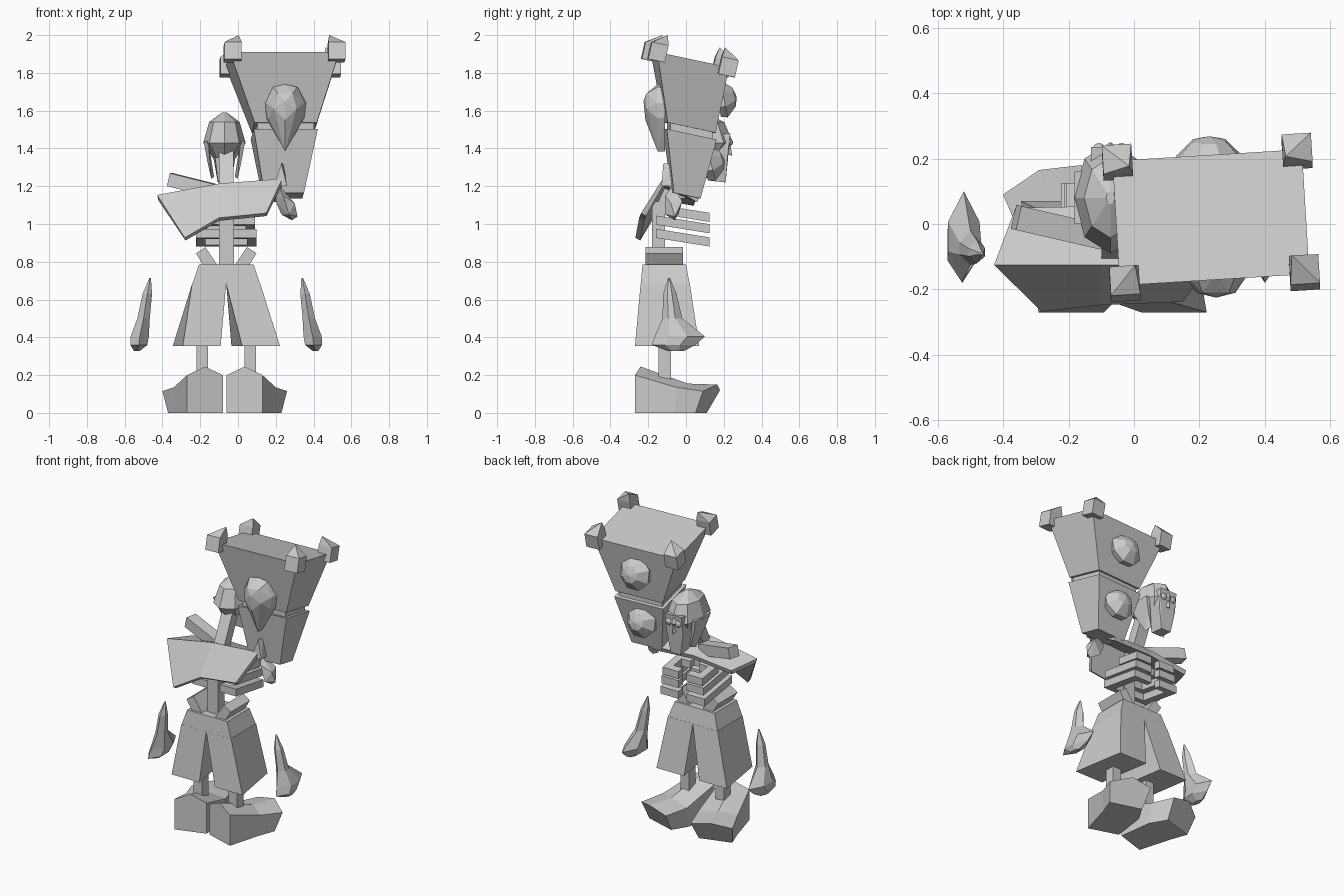
import bpy, bmesh, math
from mathutils import Vector, Euler

cube = bpy.data.objects.get("Cube")
if cube:
    bpy.data.objects.remove(cube, do_unlink=True)

stone = bpy.data.materials.new("stone_grey")
stone.use_nodes = True
GREY = (0.6, 0.6, 0.6, 1)
stone.diffuse_color = GREY
stone.node_tree.nodes["Principled BSDF"].inputs["Base Color"].default_value = GREY

MID = -.0625  # symmetry plane of the body


def finish(name, bm):
    bmesh.ops.recalc_face_normals(bm, faces=bm.faces)
    mesh = bpy.data.meshes.new(name)
    bm.to_mesh(mesh)
    bm.free()
    mesh.materials.append(stone)
    obj = bpy.data.objects.new(name, mesh)
    bpy.context.collection.objects.link(obj)
    return obj


def hull(name, points):
    bm = bmesh.new()
    for p in points:
        bm.verts.new(p)
    bmesh.ops.convex_hull(bm, input=bm.verts)
    loose = [v for v in bm.verts if not v.link_faces]
    bmesh.ops.delete(bm, geom=loose, context='VERTS')
    bmesh.ops.dissolve_limit(bm, angle_limit=.02, verts=bm.verts, edges=bm.edges)
    return finish(name, bm)


def loft(name, rings, closed=True):
    bm = bmesh.new()
    loops = [[bm.verts.new(p) for p in ring] for ring in rings]
    count = len(loops[0])
    for a, b in zip(loops, loops[1:]):
        for i in range(count if closed else count - 1):
            j = (i + 1) % count
            bm.faces.new((a[i], a[j], b[j], b[i]))
    if closed:
        bm.faces.new(loops[0])
        bm.faces.new(loops[-1])
    return finish(name, bm)


def both_sides(name, rings, plane=MID):
    loft("left_" + name, rings)
    loft("right_" + name, [[(2 * plane - x, y, z) for x, y, z in r] for r in rings])


def quad(centre, w, d, rot=None):
    rot = rot or Euler()
    out = []
    for sx, sy in ((-1, -1), (1, -1), (1, 1), (-1, 1)):
        p = Vector((sx * w / 2, sy * d / 2, 0))
        p.rotate(rot)
        out.append(Vector(centre) + p)
    return out


def box(name, low, high):
    return hull(name, [(x, y, z) for x in (low[0], high[0])
                       for y in (low[1], high[1]) for z in (low[2], high[2])])


def bar(name, start, end, w, d):
    a, b = Vector(start), Vector(end)
    rot = (b - a).to_track_quat('Z', 'Y').to_euler()
    return loft(name, [quad(a, w, d, rot), quad(b, w, d, rot)])


def dome(name, centre, radius, height, tilt):
    pts = []
    for r, h in ((.9, -.3), (1, .15), (.5, .85), (.05, 1)):
        for i in range(8):
            a = math.tau * (i + .5) / 8
            p = Vector((r * radius * math.cos(a), h * height, r * radius * math.sin(a)))
            p.rotate(Euler((tilt, 0, 0)))
            pts.append(Vector(centre) + p)
    return hull(name, pts)


# Coffin: two tapered blocks joined by a recessed band
LEAN = Euler((math.radians(-12), 0, math.radians(3.5)))
top = Vector((.235, .02, 1.87))
loft("coffin_upper", [quad((.245, .02, 1.51), .33, .26, LEAN), quad(top, .58, .39, LEAN)])
loft("coffin_band", [quad((.245, .02, z), .3, .23, LEAN) for z in (1.46, 1.53)])
loft("coffin_lower", [quad((.24, 0, 1.15), .21, .145, LEAN),
                      quad((.245, .02, 1.475), .34, .27, LEAN)])

# Corner caps with a spike on the inward corner
for sx, sx_name in ((-1, "right"), (1, "left")):
    for sy, sy_name in ((-1, "front"), (1, "back")):
        off = Vector((sx * .275, sy * .19, 0))
        off.rotate(LEAN)
        tip = Vector((-sx * .035, -sy * .035, .1))
        tip.rotate(LEAN)
        lift = Vector((0, .01, .045))
        c = top + off
        hull(f"corner_cap_{sy_name}_{sx_name}",
             quad(c - lift, .09, .09, LEAN) + quad(c + lift, .09, .09, LEAN) + [c + tip])

# Coffin ornaments
dome("upper_back_stud", (.23, .19, 1.66), .108, .078, .2)
dome("lower_back_stud", (.23, .12, 1.32), .105, .085, .25)
outline = ((0, 1.74), (.07, 1.725), (.112, 1.64), (.1, 1.56), (0, 1.385))
crest = []
for x, z in outline:
    for s in (-1, 1):
        crest.append((.25 + s * x, -.11, z))
        crest.append((.25 + s * x * .9, -.15, z))
for x, y, z in ((.04, -.21, 1.69), (.06, -.21, 1.61), (.0, -.225, 1.65), (.0, -.215, 1.55)):
    crest += [(.25 + x, y, z), (.25 - x, y, z)]
hull("front_crest", crest)

# Feet: five-sided sections from heel to toe, splayed outward
both_sides("foot", [
    [(-.06, -.21, 0), (.13, -.27, 0), (.13, -.27, .2), (.035, -.24, .245), (-.06, -.21, .2)],
    [(-.03, .01, 0), (.19, -.06, 0), (.2, -.05, .135), (.1, .01, .155), (-.03, .03, .13)],
    [(.03, .11, 0), (.23, .05, 0), (.26, .09, .115), (.15, .165, .15), (.02, .18, .12)]],
    plane=-.07)

for s, side in ((-1, "right"), (1, "left")):
    # Shin bones
    x = MID + s * .127
    box(side + "_shin", (x - .03, -.145, .17), (x + .03, -.08, .6))

    # Flared trouser legs
    front, back = -.035 + s * .157, -.09 + s * .155
    hem = [(front - .1, -.27, .355), (front + .1, -.27, .355),
           (back + .1, .07, .355), (back - .1, .07, .355)]
    loft(side + "_trouser_leg", [hem, quad((MID + s * .09, -.11, .685), .18, .26)])

    # Hip bones leaning outward
    hull(side + "_hip_bone", [(MID + s * x, y, z) for y in (-.215, -.015) for x, z in (
        (.16, .845), (.11, .878), (.045, .78), (.1, .745))])

    # Ribs: hooks that wrap from the spine to the chest
    for i, z in enumerate((.925, .995, 1.055)):
        r = .16 - .008 * i
        start = -.16 if i < 2 else -.04
        path = [(.03, start), (r, start), (r, .125), (.03, .125)]
        inner = [(.03, start + .04), (r - .05, start + .04), (r - .05, .08), (.03, .08)]
        rings = []
        for (ox, oy), (ix, iy) in zip(path, inner):
            zo, zi = z - .16 * oy, z - .16 * iy
            rings.append([(MID + s * ox, oy, zo - .024), (MID + s * ox, oy, zo + .024),
                          (MID + s * ix, iy, zi + .024), (MID + s * ix, iy, zi - .024)])
        loft(f"{side}_rib_{i}", rings)

loft("trouser_waist", [quad((MID, -.11, .68), .36, .26), quad((MID, -.115, .785), .29, .23)])
box("spine", (-.1, -.18, .75), (-.02, -.11, 1.12))

# Floating hands: six-sided sections, thin at the wrist and wide at the fingers
hand = []
for z, y0, y1, x, t in ((.715, -.095, -.085, .34, .004), (.63, -.12, -.05, .355, .025),
                        (.5, -.125, -.02, .375, .033), (.405, -.165, .1, .395, .048),
                        (.36, -.18, .05, .4, .045), (.328, -.1, -.01, .41, .015)):
    a, b = y0 + (y1 - y0) * .3, y0 + (y1 - y0) * .65
    hand.append([(x, y0, z), (x + t, a, z), (x + t, b, z), (x, y1, z), (x - t, b, z), (x - t, a, z)])
both_sides("hand", hand)

# Slanted shoulder cape: front flap and flat top
cape = loft("shoulder_cape", [
    [(-.28, -.255, .92), (-.425, -.12, 1.14), (-.36, .045, 1.11)],
    [(-.1, -.235, 1.025), (-.1, -.12, 1.2), (-.09, .05, 1.14)],
    [(.15, -.225, 1.05), (.235, -.12, 1.225), (.2, .065, 1.13)]], closed=False)
shell = cape.modifiers.new("thickness", 'SOLIDIFY')
shell.thickness = .03
shell.offset = 0

# Shoulder bones, neck and the gripping fist
bar("right_arm_bone", (-.36, .02, 1.235), (-.1, -.04, 1.17), .075, .07)
hull("left_arm_bone", [(.19, -.13, 1.2), (.26, -.13, 1.2), (.19, -.07, 1.2), (.26, -.07, 1.2),
                       (.23, -.12, 1.32), (.24, -.08, 1.32)])
bar("neck", (MID, -.12, 1.1), (MID, .03, 1.42), .075, .065)
hull("left_fist", [(.21, -.07, 1.21), (.24, -.11, 1.15), (.3, -.08, 1.11), (.315, -.06, 1.04),
                   (.23, -.04, 1.05), (.27, -.11, 1.05), (.2, -.04, 1.12), (.29, -.02, 1.12),
                   (.285, -.06, 1.02)])

# Skull: faceted cranium, face wedge, cheek flaps and eyes
HX = -.072
cranium = []
for lat, r in ((1.35, .55), (1.43, 1), (1.54, .72), (1.59, .12)):
    for i in range(8):
        a = math.tau * i / 8
        cranium.append((HX + .112 * r * math.cos(a), .08 + .17 * r * math.sin(a), lat))
hull("cranium", cranium)
hull("face", [(HX + s * x, y, z) for s in (-1, 1) for x, y, z in (
    (.06, .1, 1.47), (.06, .235, 1.48), (.06, .22, 1.36), (.035, .21, 1.22),
    (.035, .12, 1.23), (.05, .1, 1.36))])
for s, side in ((-1, "right"), (1, "left")):
    hull(side + "_cheek_flap", [(HX + s * x, y, z) for x, y, z in (
        (.11, .0, 1.44), (.11, .16, 1.44), (.085, .0, 1.44), (.085, .16, 1.44),
        (.09, .05, 1.33), (.085, .15, 1.33), (.07, .1, 1.24), (.055, .14, 1.25))])
    dome(side + "_eye", (HX + s * .035, .232, 1.43), .022, .015, 0)
hull("nose", [(HX, .235, 1.42), (HX - .015, .22, 1.37), (HX + .015, .22, 1.37), (HX, .245, 1.36)])
